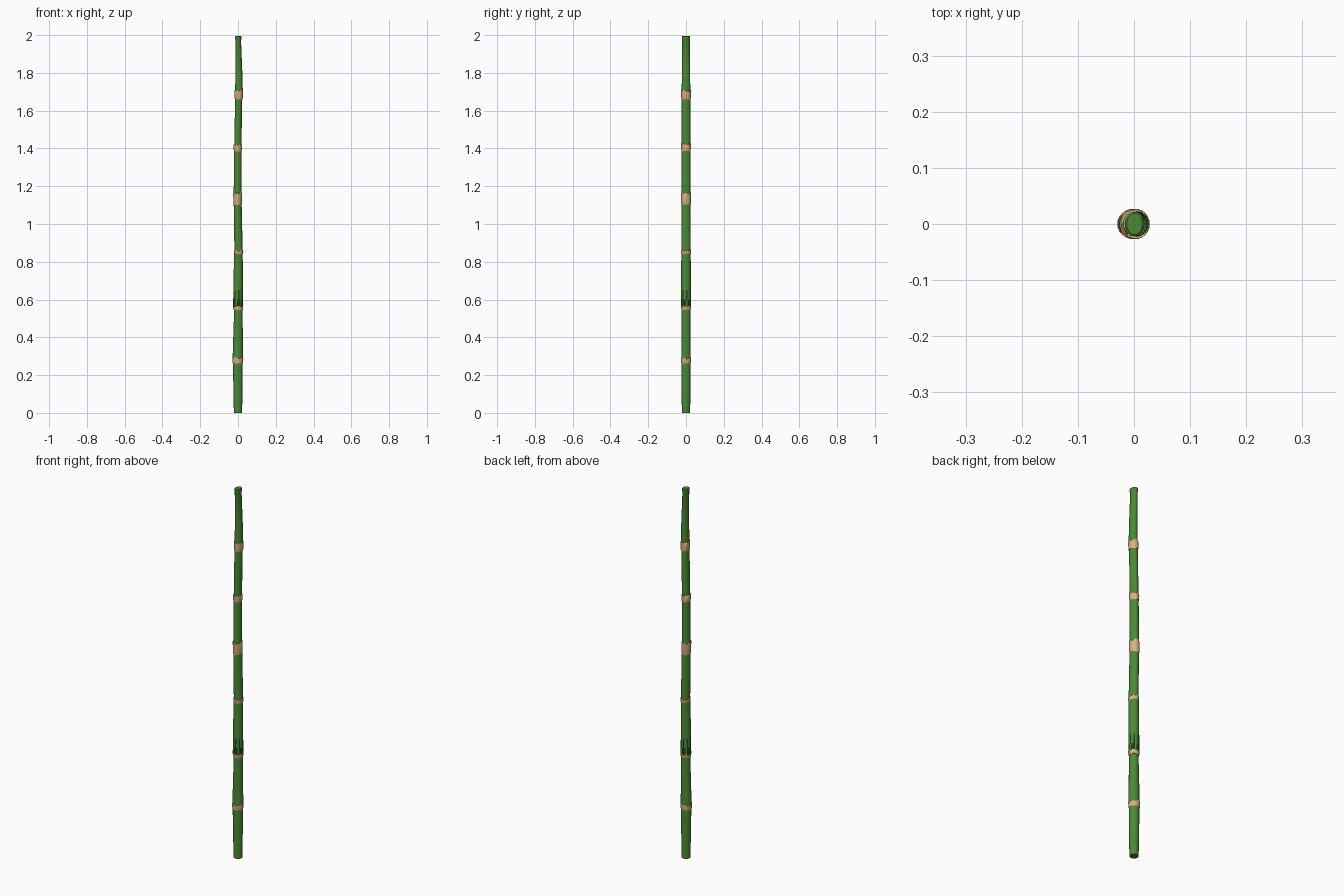
import bpy, bmesh, math, random

if "Cube" in bpy.data.objects:
    bpy.data.objects.remove(bpy.data.objects["Cube"])

random.seed(4)
SIDES = 24


def material(name, rgb):
    m = bpy.data.materials.new(name)
    m.diffuse_color = (*rgb, 1)
    m.use_nodes = True
    m.node_tree.nodes["Principled BSDF"].inputs["Base Color"].default_value = m.diffuse_color
    return m


GREEN = material("stalk green", (0.072, 0.255, 0.036))
TAN = material("node tan", (0.68, 0.45, 0.22))
DARK = material("dark sheath green", (0.012, 0.05, 0.008))


def loft(name, rings, mats, jag=(), rule=None):
    """Skin oval rings (z, centre x, radius x, radius y); ring numbers in jag get ragged heights."""
    bm = bmesh.new()
    loops = []
    for n, (z, cx, rx, ry) in enumerate(rings):
        loop = []
        for i in range(SIDES):
            a = 2 * math.pi * i / SIDES
            dz = random.uniform(-0.006, 0.006) if n in jag else 0
            loop.append(bm.verts.new((cx + rx * math.cos(a), ry * math.sin(a), z + dz)))
        loops.append(loop)
    for n in range(len(loops) - 1):
        lo, hi = loops[n], loops[n + 1]
        for i in range(SIDES):
            j = (i + 1) % SIDES
            f = bm.faces.new((lo[i], lo[j], hi[j], hi[i]))
            f.material_index = rule(n, i) if rule else 0
    bm.faces.new(loops[0][::-1])
    bm.faces.new(loops[-1])
    me = bpy.data.meshes.new(name)
    bm.to_mesh(me)
    bm.free()
    for m in mats:
        me.materials.append(m)
    ob = bpy.data.objects.new(name, me)
    bpy.context.collection.objects.link(ob)
    bpy.ops.object.select_all(action='DESELECT')
    ob.select_set(True)
    bpy.context.view_layer.objects.active = ob
    bpy.ops.object.shade_smooth_by_angle(angle=math.radians(35))
    return ob


# Stalk segments: bottom ring, top ring
segments = [
    ((0.0, 0.0, 0.022, 0.022), (0.27, -0.001, 0.026, 0.025)),
    ((0.28, -0.001, 0.028, 0.025), (0.56, 0.002, 0.022, 0.023)),
    ((0.56, 0.0, 0.026, 0.026), (0.85, 0.002, 0.023, 0.025)),
    ((0.85, 0.003, 0.022, 0.025), (1.13, -0.002, 0.021, 0.024)),
    ((1.13, -0.002, 0.021, 0.024), (1.40, -0.001, 0.020, 0.023)),
    ((1.40, -0.001, 0.019, 0.023), (1.69, 0.004, 0.019, 0.023)),
]
for k, (a, b) in enumerate(segments):
    if k == 2:
        # Segment with a streaked dark sheath at its foot
        t = lambda z: tuple(p + (q - p) * (z - a[0]) / (b[0] - a[0]) for p, q in zip(a, b))
        loft("stalk_segment_3", [a, t(0.60), t(0.65), b], (GREEN, DARK), (),
             lambda n, i: int((n == 0 and i % 4 != 0) or (n == 1 and i % 3 == 0)))
    else:
        loft(f"stalk_segment_{k + 1}", [a, b], (GREEN,))

# Top segment with a small lip around the cut end
loft("stalk_top", [(1.69, 0.005, 0.021, 0.023), (1.80, 0.005, 0.018, 0.022),
                   (1.975, 0.001, 0.015, 0.020), (1.98, 0.001, 0.0175, 0.022),
                   (1.992, 0.001, 0.0175, 0.022), (1.995, 0.001, 0.014, 0.019)], (GREEN,))

# Tan node rings with ragged upper edges: bottom, top, centre x, radius x, radius y
nodes = [
    (0.262, 0.29, -0.001, 0.029, 0.027),
    (0.545, 0.565, 0.001, 0.027, 0.0265),
    (0.84, 0.86, 0.003, 0.025, 0.027),
    (1.10, 1.163, -0.002, 0.0235, 0.0265),
    (1.385, 1.42, -0.001, 0.0225, 0.026),
    (1.66, 1.705, 0.004, 0.023, 0.0265),
]
for k, (z0, z1, cx, rx, ry) in enumerate(nodes):
    loft(f"node_ring_{k + 1}",
         [(z0, cx, rx - 0.003, ry - 0.002), (z0 + 0.006, cx, rx - 0.001, ry - 0.001),
          (z1, cx, rx, ry), (z1 + 0.002, cx, rx - 0.004, ry - 0.004)], (TAN,), (2,))
